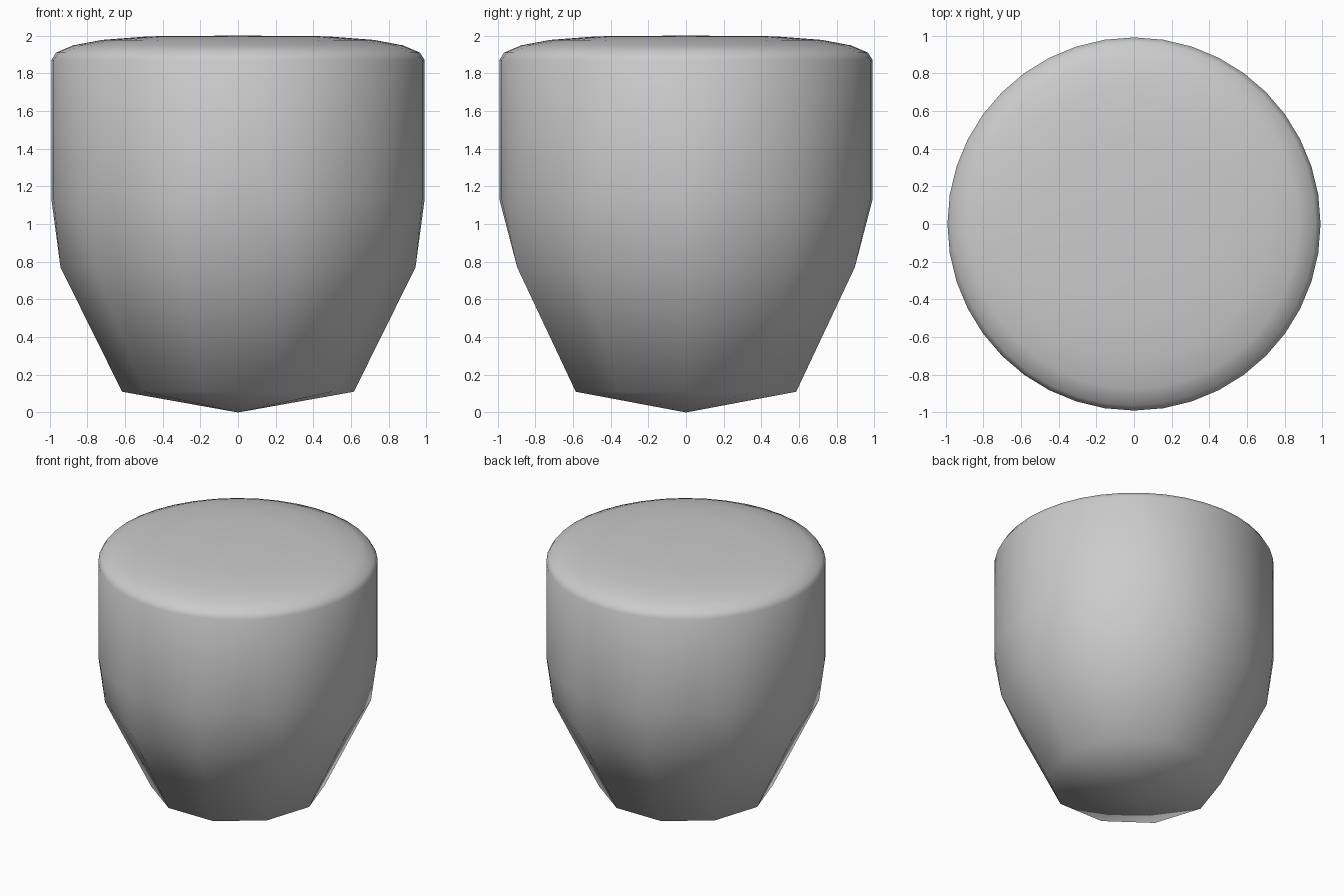
import bpy, bmesh
from math import cos, sin, pi

if "Cube" in bpy.data.objects:
    bpy.data.objects.remove(bpy.data.objects["Cube"])

bm = bmesh.new()


def ring(n, r, z):
    return [bm.verts.new((r * cos(2 * pi * i / n), r * sin(2 * pi * i / n), z)) for i in range(n)]


def bridge(a, b):
    n = len(a)
    for i in range(n):
        j = (i + 1) % n
        bm.faces.new((a[i], a[j], b[j], b[i]))


def cap(r, z):
    tip = bm.verts.new((0, 0, z))
    for i in range(len(r)):
        bm.faces.new((r[i], r[(i + 1) % len(r)], tip))


# Ten-sided tapering base with a shallow point underneath
foot = ring(10, 0.615, 0.11)
waist = ring(10, 0.942, 0.77)
cap(foot, 0)
bridge(foot, waist)

# Round upper body with a softened rim and slightly domed top
profile = [(0.99, 1.13), (0.99, 1.87), (0.965, 1.91), (0.875, 1.948), (0.72, 1.977), (0.47, 1.996)]
rings = [ring(40, r, z) for r, z in profile]
for a, b in zip(rings, rings[1:]):
    bridge(a, b)
cap(rings[-1], 2.0)

# Fans that blend the ten-sided waist into the round body
low = rings[0]
for i in range(10):
    for k in range(-2, 2):
        bm.faces.new((waist[i], low[(4 * i + k + 1) % 40], low[(4 * i + k) % 40]))
    bm.faces.new((waist[i], waist[(i + 1) % 10], low[4 * i + 2]))

bmesh.ops.recalc_face_normals(bm, faces=bm.faces[:])
for f in bm.faces:
    f.smooth = True
mesh = bpy.data.meshes.new("faceted_cup_body")
bm.to_mesh(mesh)
bm.free()
bpy.context.collection.objects.link(bpy.data.objects.new("faceted_cup_body", mesh))
